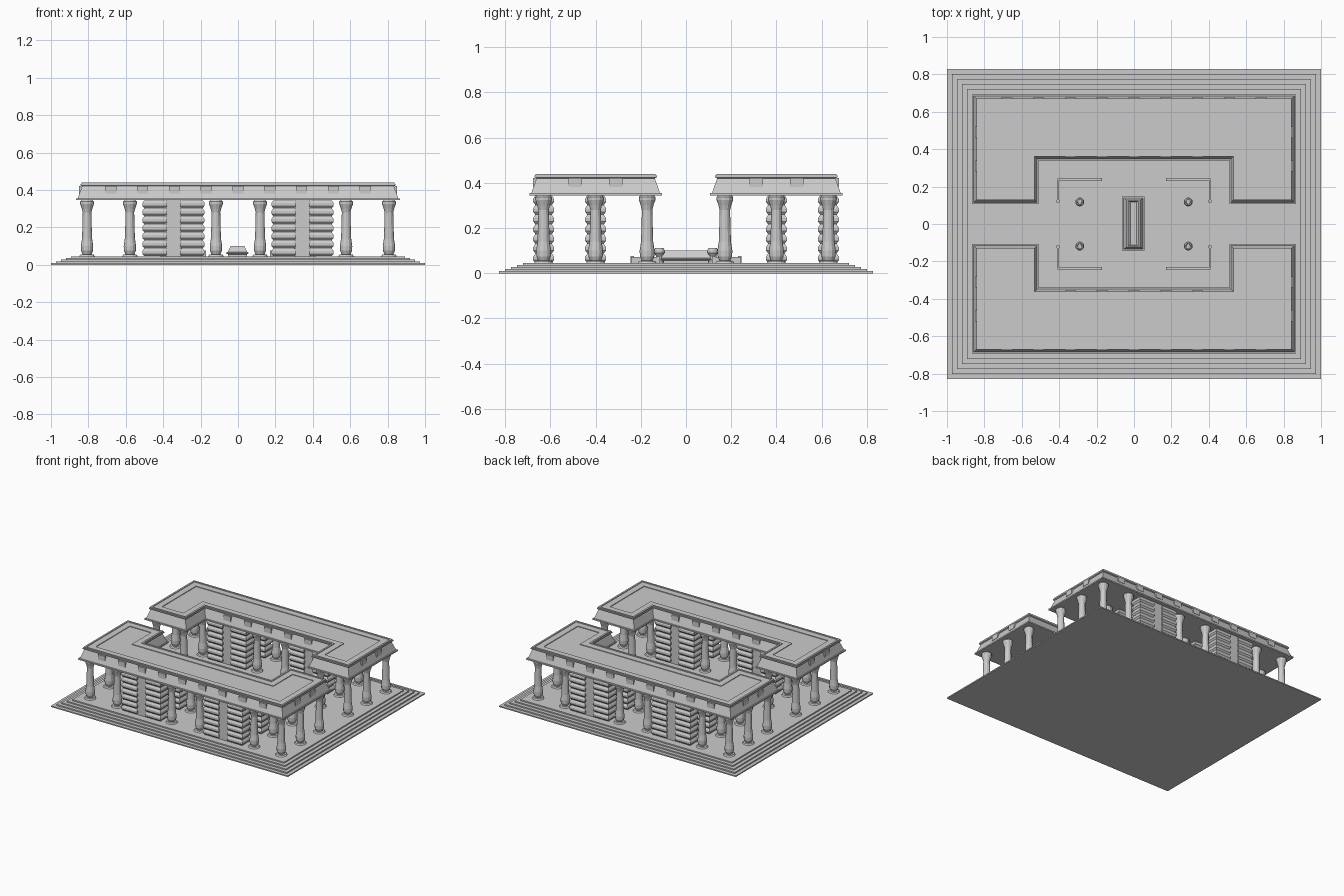
import bpy, bmesh, math

cube = bpy.data.objects.get("Cube")
if cube:
    bpy.data.objects.remove(cube, do_unlink=True)

stone = bpy.data.materials.new("grey stone")
GREY = (0.6, 0.6, 0.6, 1)
stone.use_nodes = True
stone.diffuse_color = GREY
stone.node_tree.nodes["Principled BSDF"].inputs["Base Color"].default_value = GREY

FLOOR = 0.045
EAVE = 0.345


def finish(name, bm):
    bmesh.ops.recalc_face_normals(bm, faces=bm.faces)
    mesh = bpy.data.meshes.new(name)
    bm.to_mesh(mesh)
    bm.free()
    mesh.materials.append(stone)
    obj = bpy.data.objects.new(name, mesh)
    bpy.context.collection.objects.link(obj)
    return obj


def loft(bm, rings):
    """Skin a stack of equal-length closed rings and cap both ends."""
    rows = [[bm.verts.new(p) for p in ring] for ring in rings]
    n = len(rows[0])
    for low, high in zip(rows, rows[1:]):
        for i in range(n):
            j = (i + 1) % n
            bm.faces.new((low[i], low[j], high[j], high[i]))
    bm.faces.new(rows[0][::-1])
    bm.faces.new(rows[-1])


def rect(cx, cy, hx, hy, z):
    return [(cx + a * hx, cy + b * hy, z) for a, b in ((-1, -1), (1, -1), (1, 1), (-1, 1))]


def box(bm, cx, cy, hx, hy, z0, z1):
    loft(bm, [rect(cx, cy, hx, hy, z0), rect(cx, cy, hx, hy, z1)])


def turned(bm, cx, cy, profile, sides=12):
    loft(bm, [[(cx + r * math.cos(math.tau * i / sides),
                cy + r * math.sin(math.tau * i / sides), z) for i in range(sides)]
              for r, z in profile])


def roof_ring(d, z, s):
    """U-shaped outline inset by d; s = 1 for the back wing, -1 for the front."""
    x, y, end, nx, ny = 0.865 - d, 0.692 - d, 0.107 + d, 0.51 + d, 0.34 + d
    half = [(x, y), (x, end), (nx, end), (nx, ny)]
    pts = half + [(-px, py) for px, py in reversed(half)]
    return [(s * px, s * py, z) for px, py in pts]


# Stepped platform
bm = bmesh.new()
steps = 5
rings = []
for i in range(steps):
    inset = i * 0.0265
    for z in (i, i + 1):
        rings.append(rect(0, 0, 1 - inset, 0.828 - inset, z * FLOOR / steps))
loft(bm, rings)
finish("stepped_platform", bm)

# Roof section: eave, sloping cornice, double rim, sunken panel
ROOF = [(0, EAVE), (0, 0.355), (0.008, 0.355), (0.031, 0.42), (0.022, 0.424),
        (0.022, 0.432), (0.027, 0.432), (0.027, 0.44), (0.04, 0.44),
        (0.04, 0.435), (0.087, 0.435), (0.087, 0.43)]

# Column section: base disc, bulging foot, shaft, flared capital
COLUMN = [(0.042, FLOOR), (0.036, 0.054), (0.024, 0.056), (0.032, 0.075),
          (0.033, 0.1), (0.027, 0.14), (0.025, 0.2), (0.023, 0.28),
          (0.028, 0.3), (0.037, 0.325), (0.037, 0.337), (0.03, EAVE)]

for s, side in ((1, "back"), (-1, "front")):
    bm = bmesh.new()
    loft(bm, [roof_ring(d, z, s) for d, z in ROOF])
    finish(side + "_roof", bm)

    # Small blocks along the cornice
    bm = bmesh.new()
    z0, z1 = 0.382, 0.421
    for i in range(-4, 5):
        box(bm, i * 0.17, s * 0.661, 0.03, 0.016, z0, z1)
        if abs(i) < 3:
            box(bm, i * 0.17, s * 0.371, 0.03, 0.016, z0, z1)
    for x in (-0.834, 0.834):
        for y in (0.31, 0.49):
            box(bm, x, s * y, 0.016, 0.03, z0, z1)
    finish(side + "_cornice_blocks", bm)

    # Columns along the long rows and at the wing ends
    bm = bmesh.new()
    for m in (-1, 1):
        for y in (0.172, 0.4, 0.63):
            for x in (0.118, 0.578, 0.807):
                if y > 0.2 or x > 0.2:
                    turned(bm, m * x, s * y, COLUMN)
    finish(side + "_columns", bm)

    # Slatted wall blocks with a plain centre strip
    bm = bmesh.new()
    rows = 7
    h = (EAVE - FLOOR) / rows
    for m in (-1, 1):
        for y in (0.4, 0.63):
            box(bm, m * 0.345, s * y, 0.04, 0.036, FLOOR, EAVE)
            for x in (0.245, 0.445):
                rings = []
                for i in range(rows):
                    z = FLOOR + i * h
                    for grow, t in ((0, 0.02), (0.009, 0.3), (0.009, 0.65), (0, 0.98)):
                        rings.append(rect(m * x, s * y, 0.057 + grow, 0.037 + grow, z + t * h))
                loft(bm, rings)
    finish(side + "_slatted_walls", bm)

    # Low corner walls with end posts, and stone urns
    low = bmesh.new()
    urn = bmesh.new()
    for m in (-1, 1):
        box(low, m * 0.293, s * 0.238, 0.117, 0.005, FLOOR, 0.073)
        box(low, m * 0.407, s * 0.18, 0.005, 0.06, FLOOR, 0.073)
        box(low, m * 0.178, s * 0.238, 0.007, 0.008, FLOOR, 0.076)
        box(low, m * 0.407, s * 0.122, 0.008, 0.007, FLOOR, 0.076)
        turned(urn, m * 0.29, s * 0.118,
               [(0.02, FLOOR), (0.02, 0.054), (0.012, 0.06), (0.013, 0.075),
                (0.024, 0.09), (0.024, 0.1), (0.018, 0.112), (0.012, 0.112), (0.011, 0.1)])
    finish(side + "_low_walls", low)
    finish(side + "_urns", urn)

# Central altar: plinth, tapered body, shallow trough
bm = bmesh.new()
ALTAR = [(0.05, 0.135, FLOOR), (0.05, 0.135, 0.056), (0.06, 0.145, 0.06),
         (0.06, 0.145, 0.066), (0.052, 0.137, 0.068), (0.036, 0.125, 0.1),
         (0.028, 0.12, 0.1), (0.016, 0.115, 0.088)]
loft(bm, [rect(-0.003, 0.003, hx, hy, z) for hx, hy, z in ALTAR])
finish("central_altar", bm)
